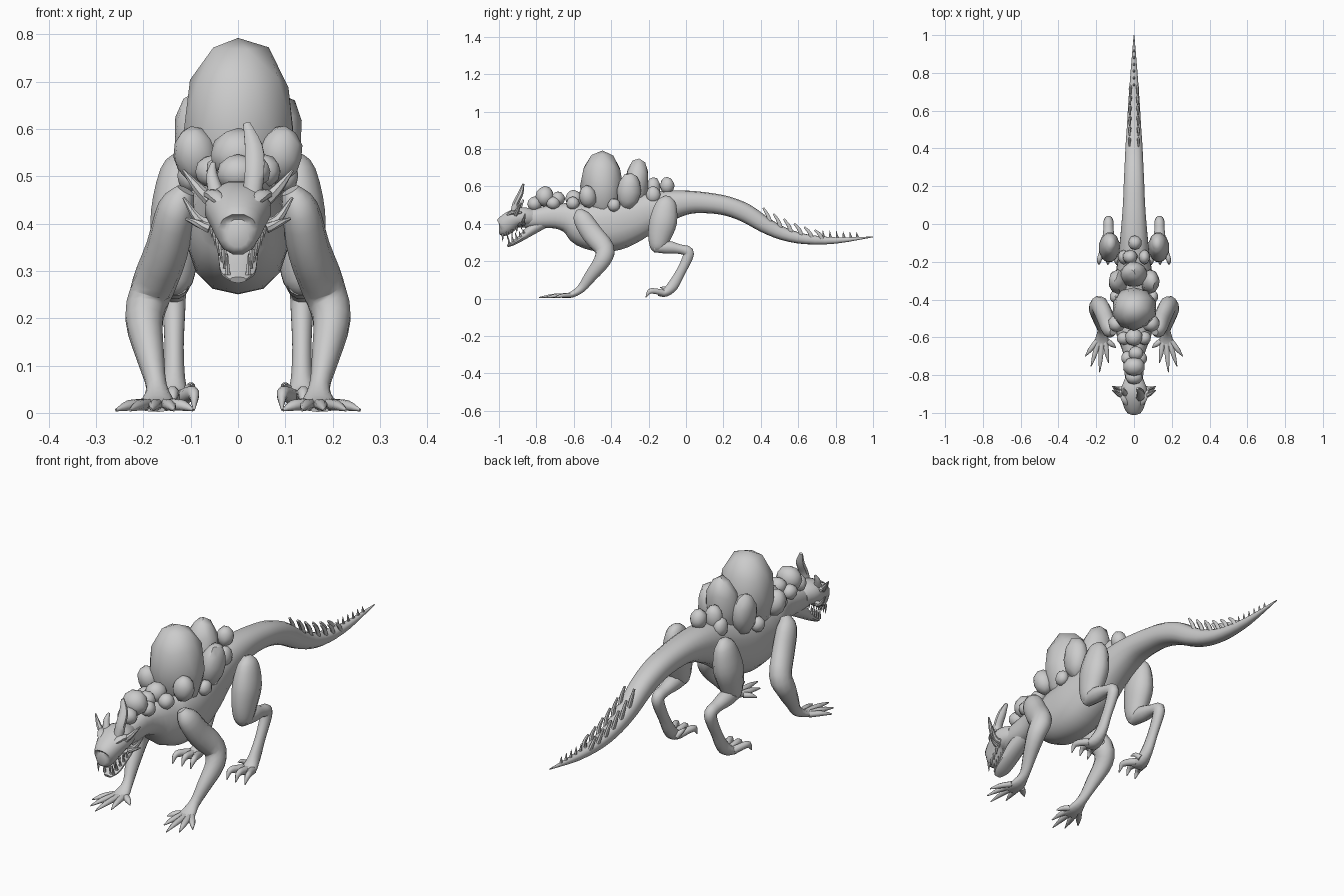
import bpy
import bmesh
import math
import random
from mathutils import Vector, Matrix

random.seed(4)

default_cube = bpy.data.objects.get("Cube")
if default_cube:
    bpy.data.objects.remove(default_cube, do_unlink=True)

# One grey stone-like material for the whole creature
grey = bpy.data.materials.new("plain_grey")
grey.use_nodes = True
GREY_COLOUR = (0.6, 0.6, 0.6, 1)
grey.diffuse_color = GREY_COLOUR
grey.node_tree.nodes["Principled BSDF"].inputs["Base Color"].default_value = GREY_COLOUR


def finish(name, bm, angle=50):
    """Turn a bmesh into a named, smooth shaded object."""
    bmesh.ops.recalc_face_normals(bm, faces=bm.faces[:])
    mesh = bpy.data.meshes.new(name)
    bm.to_mesh(mesh)
    bm.free()
    mesh.materials.append(grey)
    obj = bpy.data.objects.new(name, mesh)
    bpy.context.collection.objects.link(obj)
    bpy.ops.object.select_all(action='DESELECT')
    obj.select_set(True)
    bpy.context.view_layer.objects.active = obj
    bpy.ops.object.shade_smooth_by_angle(angle=math.radians(angle))
    return obj


def smooth_path(stations, steps):
    """Catmull-Rom interpolation of (x, y, z, radius_x, radius_other)."""
    pts = [Vector(s) for s in stations]
    pts = [pts[0] * 2 - pts[1]] + pts + [pts[-1] * 2 - pts[-2]]
    result = []
    for a, b, c, d in zip(pts, pts[1:], pts[2:], pts[3:]):
        for i in range(steps):
            t = i / steps
            result.append((b * 2 + (c - a) * t + (a * 2 - b * 5 + c * 4 - d) * t * t
                           + (b * 3 - a - c * 3 + d) * t ** 3) * 0.5)
    return result + [pts[-2]]


def add_tube(bm, stations, sides=12, steps=3, power=1.0):
    """Loft rounded sections along a smoothed path."""
    path = smooth_path(stations, steps)
    centres = [Vector(p[:3]) for p in path]
    rings = []
    for i, p in enumerate(path):
        tangent = (centres[min(i + 1, len(path) - 1)] - centres[max(i - 1, 0)]).normalized()
        across = Vector((1, 0, 0))
        across = (across - tangent * across.dot(tangent)).normalized()
        up = tangent.cross(across)
        ring = []
        for k in range(sides):
            angle = math.tau * (k + 0.5) / sides
            c, s = math.cos(angle), math.sin(angle)
            c = math.copysign(abs(c) ** power, c)
            s = math.copysign(abs(s) ** power, s)
            ring.append(bm.verts.new(centres[i] + across * c * max(p[3], 0.001)
                                     + up * s * max(p[4], 0.001)))
        rings.append(ring)
    for lower, upper in zip(rings, rings[1:]):
        for k in range(sides):
            n = (k + 1) % sides
            bm.faces.new((lower[k], lower[n], upper[n], upper[k]))
    bm.faces.new(rings[0])
    bm.faces.new(rings[-1])


def tube(name, *paths, **options):
    bm = bmesh.new()
    for path in paths:
        add_tube(bm, path, **options)
    return finish(name, bm)


def centred(stations):
    return [(0, *s) for s in stations]


def flip(path, side):
    return [(p[0] * side, *p[1:]) for p in path]


def pair(name, *paths, **options):
    """Build matching parts on both sides."""
    for label, side in (("left", 1), ("right", -1)):
        tube(label + "_" + name, *[flip(p, side) for p in paths], **options)


def rock(name, centre, size, tilt=(0, 0)):
    """A chunky egg-shaped growth."""
    bm = bmesh.new()
    bmesh.ops.create_icosphere(bm, subdivisions=2, radius=1)
    turn = Matrix.Rotation(tilt[0], 3, 'X') @ Matrix.Rotation(tilt[1], 3, 'Y')
    for v in bm.verts:
        unit = v.co * random.uniform(0.97, 1.06)
        v.co = Vector(centre) + turn @ Vector([u * s for u, s in zip(unit, size)])
    finish(name, bm, 40)


# Neck, trunk and tail in one sweep: y, z, half width, half height
tube("body", centred([
    (-.88, .425, .045, .045), (-.8, .43, .05, .055), (-.7, .44, .055, .065),
    (-.62, .43, .08, .085), (-.55, .4, .1, .12), (-.47, .39, .108, .138),
    (-.38, .4, .11, .142), (-.28, .43, .1, .125), (-.18, .47, .085, .1),
    (-.08, .5, .075, .08), (.02, .515, .066, .062), (.12, .511, .059, .055),
    (.22, .495, .055, .052), (.32, .457, .05, .05), (.42, .395, .045, .043),
    (.52, .347, .038, .035), (.64, .318, .031, .027), (.8, .311, .019, .017),
    (1, .33, .002, .002)]), sides=14, power=0.85)

# Skull and dropped lower jaw
tube("upper_head", centred([
    (-1, .375, .022, .025), (-.985, .378, .043, .05), (-.95, .405, .058, .055),
    (-.91, .43, .071, .052), (-.87, .437, .07, .053), (-.82, .435, .05, .045)]), power=0.9)
tube("lower_jaw", centred([
    (-.955, .281, .018, .007), (-.925, .296, .037, .012), (-.88, .325, .042, .018),
    (-.83, .366, .045, .03), (-.77, .405, .04, .035)]))

# Brow ridges over the eyes
pair("brow", [(.03, -.965, .44, .008, .006), (.05, -.93, .46, .018, .012),
              (.075, -.88, .46, .006, .006)], sides=8)

# Teeth along both jaws
upper_teeth, lower_teeth = [], []
for i in range(5):
    f = i / 4
    y, x = -.98 + .1 * f, .03 + .025 * f
    z = .335 + .05 * f
    upper_teeth.append([(x, y, z + .01, .007, .007), (x, y, z - .03 + .015 * f, .001, .001)])
    y, x = -.945 + .08 * f, .022 + .016 * f
    z = .292 + .055 * f
    lower_teeth.append([(x, y, z, .007, .007), (x, y - .008, z + .045 - .02 * f, .001, .001)])
pair("upper_teeth", *upper_teeth, sides=6, steps=1)
pair("lower_teeth", *lower_teeth, sides=6, steps=1)

# One tall horn, a stub, and branching side horns
tube("tall_horn", [(.03, -.92, .46, .022, .02), (.035, -.91, .51, .022, .018),
                   (.033, -.885, .56, .02, .016), (.018, -.87, .612, .008, .006)], sides=8)
tube("short_horn", [(-.045, -.9, .46, .018, .016), (-.055, -.885, .5, .013, .012),
                    (-.052, -.87, .528, .005, .005)], sides=8)
pair("side_horns",
     [(.06, -.91, .45, .014, .014), (.085, -.9, .475, .011, .011), (.115, -.88, .512, .003, .003)],
     [(.06, -.87, .4, .013, .013), (.085, -.87, .41, .01, .01), (.115, -.86, .455, .003, .003)],
     [(.06, -.89, .39, .011, .011), (.085, -.885, .4, .008, .008), (.11, -.87, .41, .003, .003)],
     sides=7)

# Front legs, splayed at the elbow
pair("front_leg", [
    (.11, -.57, .47, .02, .02), (.13, -.555, .43, .04, .05), (.15, -.5, .345, .045, .058),
    (.18, -.435, .265, .046, .054), (.198, -.45, .2, .041, .046), (.185, -.51, .12, .03, .034),
    (.172, -.56, .055, .022, .024), (.17, -.61, .022, .036, .017), (.175, -.66, .012, .038, .01)])

# Long spread fingers
fingers = []
for tip_x, tip_y in ((.095, -.655), (.135, -.735), (.182, -.785), (.228, -.755), (.258, -.7)):
    root = Vector((.168 + (tip_x - .175) * .35, -.62, .018))
    tip = Vector((tip_x, tip_y, .006))
    mid = root.lerp(tip, .55) + Vector((0, 0, .004))
    fingers.append([(*root, .015, .013), (*mid, .013, .011), (*tip, .002, .003)])
pair("front_fingers", *fingers, sides=8)

# Hind legs: heavy thigh, backward hock, long foot
pair("hind_thigh", [
    (.115, -.1, .545, .015, .02), (.125, -.105, .51, .04, .055), (.13, -.12, .42, .056, .076),
    (.132, -.14, .34, .05, .066), (.133, -.15, .275, .038, .045), (.133, -.15, .25, .015, .02)])
pair("hind_shank", [
    (.133, -.17, .275, .03, .028), (.135, -.1, .275, .035, .036), (.135, -.03, .264, .028, .026),
    (.135, .012, .25, .026, .03), (.135, .005, .21, .024, .028), (.135, -.03, .14, .021, .026),
    (.135, -.07, .07, .024, .03), (.137, -.11, .033, .034, .024), (.138, -.15, .03, .036, .016)])

# Arched toes ending in hooked claws
toes = []
for tip_x in (.093, .138, .185):
    mid_x = .138 + (tip_x - .138) * .8
    toes.append([(.138 + (tip_x - .138) * .4, -.12, .03, .018, .018), (mid_x, -.165, .04, .015, .016),
                 (tip_x, -.195, .038, .012, .014), (tip_x, -.215, .006, .002, .002)])
toes.append([(.115, -.09, .035, .015, .015), (.1, -.11, .055, .01, .01), (.098, -.14, .06, .002, .002)])
pair("hind_toes", *toes, sides=8)

# Large growths along the back
rock("main_growth", (0, -.447, .6), (.117, .114, .193))
rock("rear_growth", (0, -.268, .6), (.075, .066, .15), (-.12, 0))
rock("hip_growth", (-.02, -.175, .59), (.04, .038, .06))
rock("hip_growth_small", (.005, -.1, .605), (.035, .038, .045))
for label, side in (("left", 1), ("right", -1)):
    rock(label + "_flank_growth", (side * .085, -.305, .575), (.048, .064, .1), (-.12, side * .1))
    rock(label + "_shoulder_growth", (side * .09, -.525, .545), (.047, .046, .06), (.15, side * .15))
    rock(label + "_rib_growth", (side * .1, -.385, .5), (.028, .034, .035))
    rock(label + "_rump_growth", (side * .055, -.175, .555), (.03, .038, .045))
    rock(label + "_withers_growth", (side * .055, -.605, .51), (.035, .035, .035))
    rock(label + "_nape_growth", (side * .035, -.71, .51), (.033, .036, .034))

# Smaller growths on the neck
rock("neck_growth", (0, -.755, .545), (.058, .05, .055))
rock("neck_growth_back", (.01, -.685, .535), (.04, .038, .038))
rock("neck_growth_front", (0, -.81, .505), (.045, .038, .04))
rock("withers_growth", (0, -.6, .535), (.045, .045, .045))

# Paired spines on the tail root, leaning forward
spines = []
for i in range(6):
    y = .455 + .055 * i
    z = .385 - .075 * (1 - (1 - i / 6) ** 2)
    height = .1 - .009 * i
    x = .02 - .001 * i
    spines.append([(x, y, z, .009, .012), (x + .005, y - .015, z + height * .55, .008, .01),
                   (x + .004, y - .042, z + height, .005, .005)])
pair("tail_spines", *spines, sides=7)

# Single small spines towards the tip
tip_spines = []
for i in range(6):
    y = .74 + .036 * i
    tip_spines.append(centred([(y, .318, .006, .01), (y - .005, .336, .005, .006),
                               (y - .008, .365 - .002 * i, .001, .001)]))
tube("tail_tip_spines", *tip_spines, sides=6)
